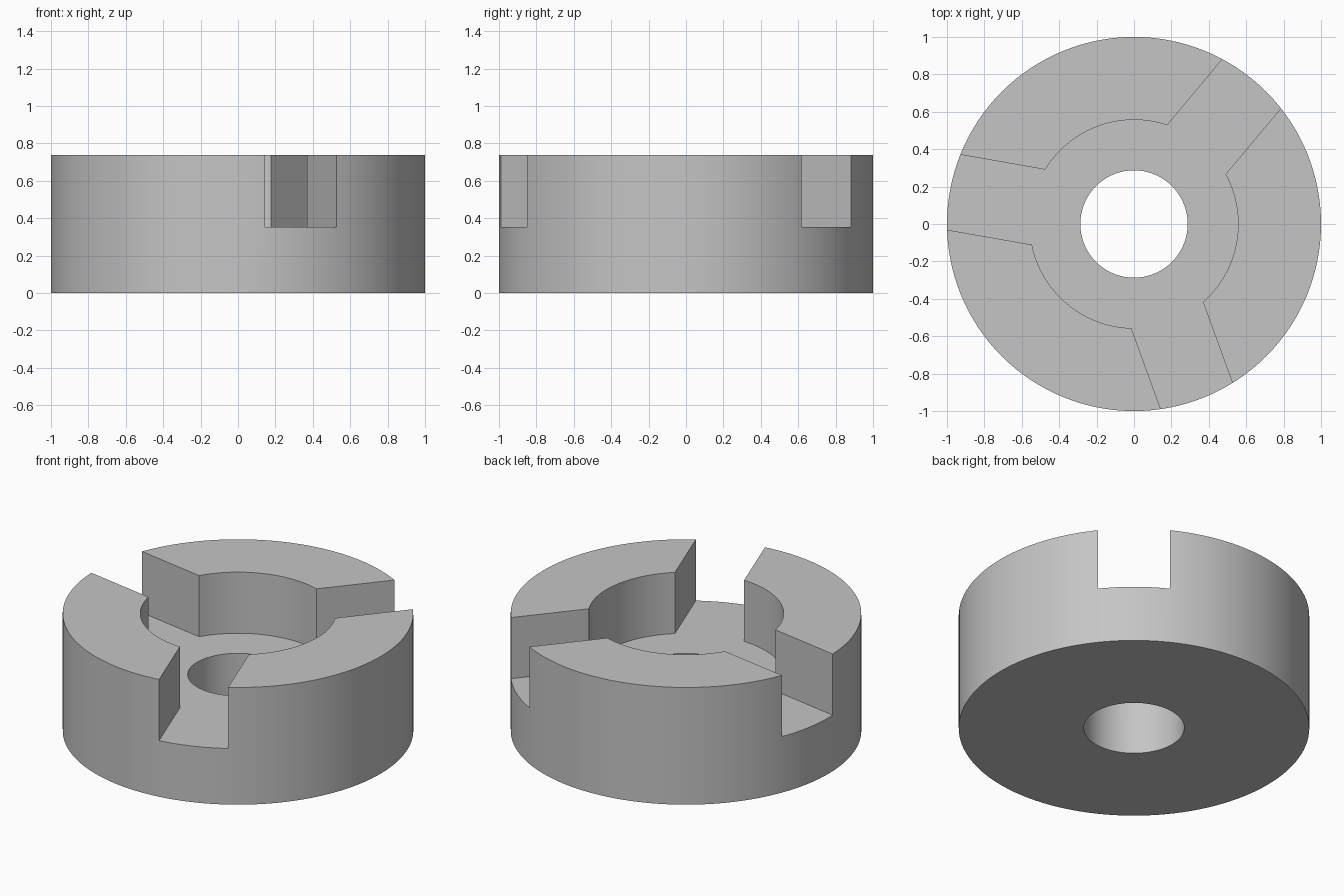
import bpy
import math

R, HEIGHT, FLOOR = 1.0, 0.738, 0.353
POCKET_R, BORE_R, SLOT_W = 0.557, 0.287, 0.408

cube = bpy.data.objects.get("Cube")
if cube:
    bpy.data.objects.remove(cube, do_unlink=True)

grey = bpy.data.materials.new("plain grey")
grey.use_nodes = True
colour = (0.56, 0.56, 0.56, 1)
grey.diffuse_color = colour
grey.node_tree.nodes["Principled BSDF"].inputs["Base Color"].default_value = colour


def cylinder(name, radius, z0, z1, sides):
    bpy.ops.mesh.primitive_cylinder_add(vertices=sides, radius=radius, depth=z1 - z0,
                                        location=(0, 0, (z0 + z1) / 2))
    obj = bpy.context.object
    obj.name = name
    return obj


def slot(angle):
    # Box running outward from the axis past the rim
    length = R * 1.2
    a = math.radians(angle)
    bpy.ops.mesh.primitive_cube_add(
        size=1, location=(math.cos(a) * length / 2, math.sin(a) * length / 2, FLOOR + 0.5),
        rotation=(0, 0, a), scale=(length, SLOT_W, 1))
    obj = bpy.context.object
    obj.name = "slot_cutter"
    return obj


def cut(target, cutter):
    cutter.hide_render = True
    mod = target.modifiers.new("cut", 'BOOLEAN')
    mod.operation = 'DIFFERENCE'
    mod.solver = 'EXACT'
    mod.object = cutter
    bpy.ops.object.select_all(action='DESELECT')
    target.select_set(True)
    bpy.context.view_layer.objects.active = target
    bpy.ops.object.modifier_apply(modifier=mod.name)
    bpy.data.objects.remove(cutter, do_unlink=True)


# Round body with a central bore, a wide upper pocket and three radial slots
body = cylinder("slotted_collar", R, 0, HEIGHT, 128)
cut(body, cylinder("pocket_cutter", POCKET_R, FLOOR, HEIGHT + 0.3, 96))
for angle in (50, 170, 290):
    cut(body, slot(angle))
cut(body, cylinder("bore_cutter", BORE_R, -0.3, HEIGHT + 0.3, 72))

# Smooth round walls, crisp edges
body.data.materials.clear()
body.data.materials.append(grey)
for face in body.data.polygons:
    face.material_index = 0
bpy.ops.object.select_all(action='DESELECT')
body.select_set(True)
bpy.context.view_layer.objects.active = body
bpy.ops.object.shade_smooth_by_angle(angle=math.radians(30))
